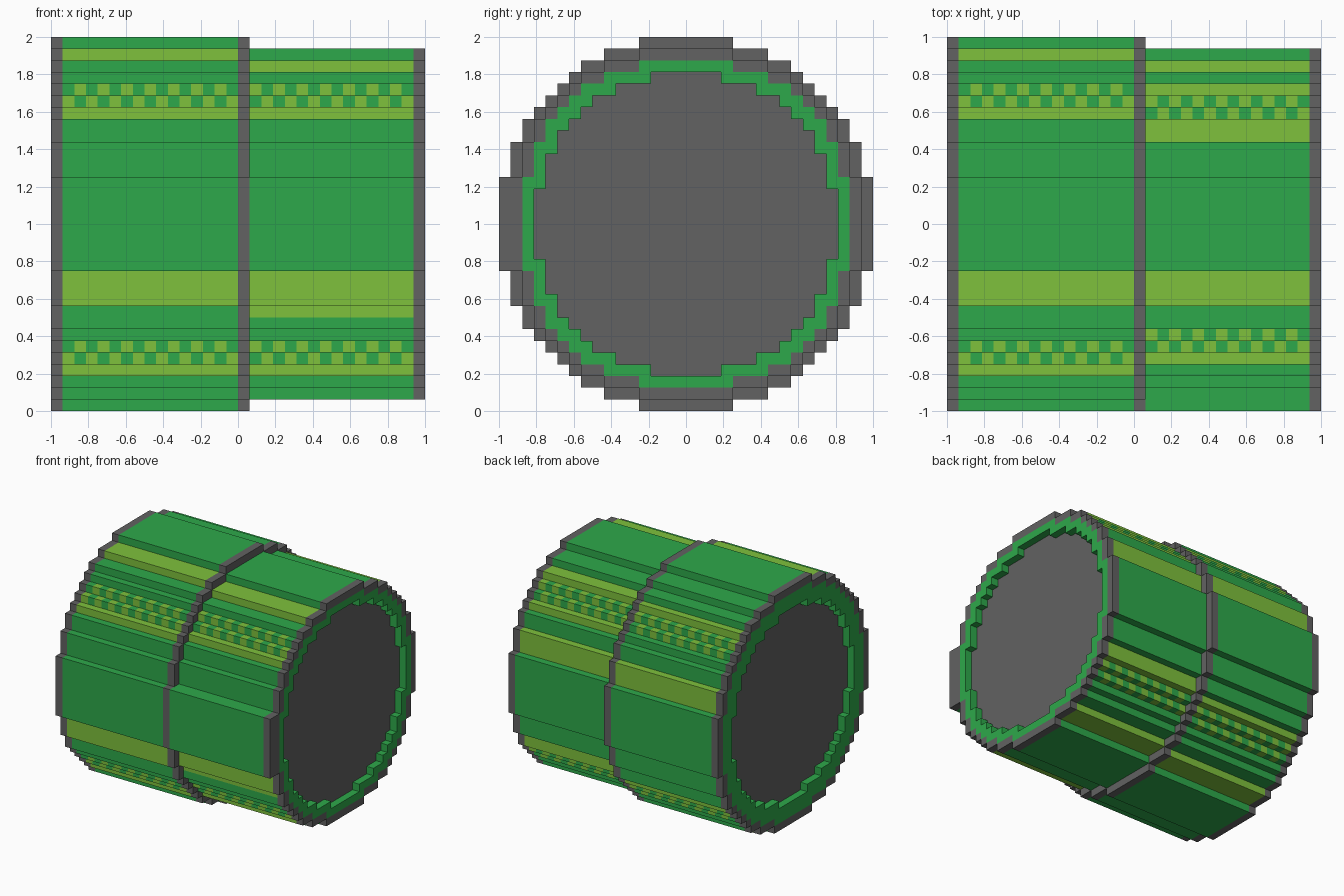
import bpy, bmesh
from mathutils import Vector

if "Cube" in bpy.data.objects:
    bpy.data.objects.remove(bpy.data.objects["Cube"])

U = 1 / 16  # one block


def material(name, rgb):
    m = bpy.data.materials.new(name)
    m.use_nodes = True
    m.diffuse_color = (*rgb, 1)
    m.node_tree.nodes["Principled BSDF"].inputs["Base Color"].default_value = (*rgb, 1)
    return m


GREEN, LIME, GREY = 0, 1, 2
MATS = [material("green", (0.027, 0.397, 0.069)),
        material("lime", (0.209, 0.533, 0.045)),
        material("dark grey", (0.122, 0.122, 0.122))]

# Stepped circle quadrants: (height, half width) in blocks
R16 = [(16, 4), (15, 7), (14, 9), (13, 10), (12, 11), (11, 12), (10, 13), (9, 14), (7, 15), (4, 16)]
R15 = [(15, 4), (14, 7), (13, 9), (12, 10), (11, 11), (10, 12), (9, 13), (7, 14), (4, 15)]
R14 = [(14, 4), (13, 7), (12, 9), (11, 10), (10, 11), (9, 12), (7, 13), (4, 14)]
R13 = [(13, 3), (12, 6), (11, 8), (10, 9), (9, 10), (8, 11), (6, 12), (3, 13)]

# Smaller barrel: the front strip sits one block further out
SMALL = [R15[:-1] + [(4, 16)],
         [(16, 4), (14, 7), (13, 8)] + R15[2:],
         R15, R15]

# Quadrant frames (up, sideways): top-front, front-bottom, bottom-back, back-top
Y, Z = Vector((0, 1, 0)), Vector((0, 0, 1))
FRAMES = [(Z, -Y), (-Y, -Z), (-Z, Y), (Y, Z)]


def quad(bm, pts, normal, mat):
    a, b, c = pts[:3]
    if (b - a).cross(c - b).dot(normal) < 0:
        pts = pts[::-1]
    f = bm.faces.new([bm.verts.new(p * U + Vector((0, 0, 1))) for p in pts])
    f.material_index = mat


def finish(bm, name):
    bmesh.ops.remove_doubles(bm, verts=bm.verts, dist=0.0005)
    me = bpy.data.meshes.new(name)
    bm.to_mesh(me)
    bm.free()
    for m in MATS:
        me.materials.append(m)
    ob = bpy.data.objects.new(name, me)
    bpy.context.collection.objects.link(ob)


def skin(bm, quadrants, x0, x1, paint, inward=False, phase=0):
    """Stepped tube; paint holds one letter per step: g, y, c (checker) or k."""
    side = -1 if inward else 1
    for steps, (u, v), letters in zip(quadrants, FRAMES, paint):
        row, prev_w = 0, 0
        for k, (h, w) in enumerate(steps):
            next_h = steps[k + 1][0] if k + 1 < len(steps) else 0
            letter = letters[k]
            if letter == "c":
                spans = [(x, x + 1, (x + row + phase) % 2) for x in range(x0, x1)]
                row += 1
            else:
                spans = [(x0, x1, {"g": GREEN, "y": LIME, "k": GREY}[letter])]
            for a, b, mat in spans:
                A, B = Vector((a, 0, 0)), Vector((b, 0, 0))
                p, q = u * h + v * prev_w, u * h + v * w
                r = u * next_h + v * w
                quad(bm, [A + p, B + p, B + q, A + q], u * side, mat)
                if next_h != h:
                    quad(bm, [A + q, B + q, B + r, A + r], v * side, mat)
            prev_w = w


def height(steps, j):
    a = j if j >= 0 else -1 - j
    return max([h for h, w in steps if a < w], default=0)


def plate(bm, x, outer, inner, sign, mat, front_lip=False):
    """Flat stepped ring (or disc when inner is empty) built in columns."""
    for j in range(-16, 16):
        ho, hi = height(outer, j), height(inner, j)
        if front_lip and j == -16:
            ho = 4
        if ho == 0:
            continue
        bands = [(hi, ho), (-ho, -hi)] if hi else [(-ho, ho)]
        for z0, z1 in bands:
            quad(bm, [Vector((x, j, z0)), Vector((x, j + 1, z0)),
                      Vector((x, j + 1, z1)), Vector((x, j, z1))],
                 Vector((sign, 0, 0)), mat)


def part(name, *jobs):
    bm = bmesh.new()
    for func, args in jobs:
        func(bm, *args)
    finish(bm, name)


PLAIN_GREY, PLAIN_GREEN = ["k" * 10] * 4, ["g" * 10] * 4

# Barrels with painted stripes and checker bands
part("right_barrel", (skin, ([R16] * 4, -15, 0, ["gyggccyggg"] * 4, False, 1)))
part("left_barrel", (skin, (SMALL, 1, 15,
                            ["gygccyggg", "gyyggccygg", "gyggccygg", "gygyccygg"], False, 0)))

# Band around the middle
part("centre_band",
     (skin, ([R16] * 4, 0, 1, PLAIN_GREY)),
     (plate, (1, R16, R13, 1, GREY)),
     (plate, (0, R16, R13, -1, GREY)))

# Ends: outer rim, green inner ring, recessed cap
for name, sign, quads, outer, inner in (("right", -1, [R16] * 4, R16, R15),
                                        ("left", 1, SMALL, R15, R14)):
    x0, x1 = (15, 16) if sign > 0 else (-16, -15)
    part(name + "_rim",
         (skin, (quads, x0, x1, PLAIN_GREY)),
         (plate, (16 * sign, outer, inner, sign, GREY, sign > 0)))
    part(name + "_inner_ring",
         (plate, (16 * sign, inner, R13, sign, GREEN)),
         (skin, ([R13] * 4, x0, x1, PLAIN_GREEN, True)))
    part(name + "_cap", (plate, (15 * sign, R13, [], sign, GREY)))
